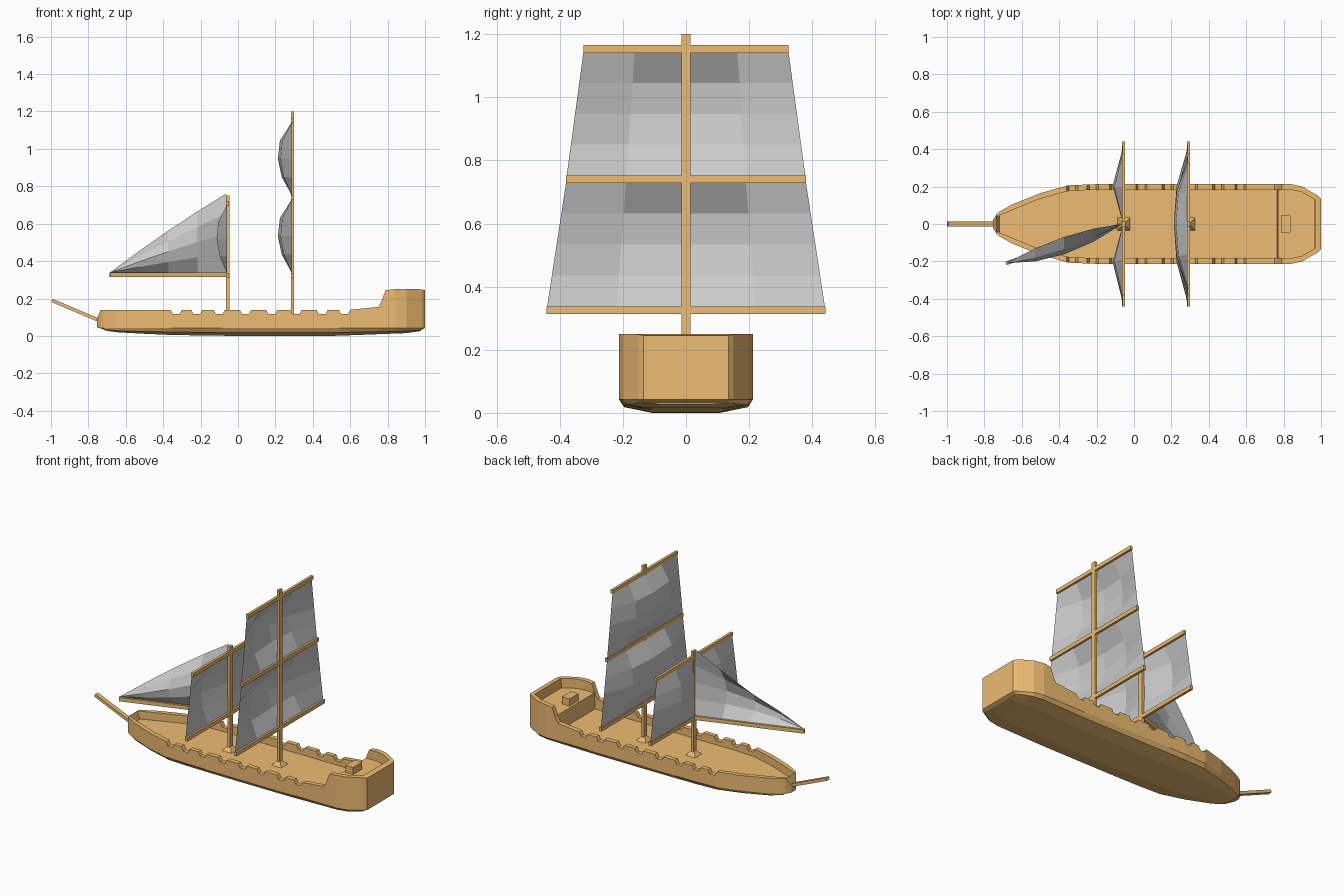
import bpy, bmesh
from math import radians
from mathutils import Vector

if "Cube" in bpy.data.objects:
    bpy.data.objects.remove(bpy.data.objects["Cube"])

wood = bpy.data.materials.new("wood")
wood.diffuse_color = (0.85, 0.5, 0.17, 1)
wood.use_nodes = True
wood.node_tree.nodes["Principled BSDF"].inputs["Base Color"].default_value = wood.diffuse_color


def make(name, verts, faces, mat=None):
    me = bpy.data.meshes.new(name)
    me.from_pydata([tuple(v) for v in verts], [], faces)
    bm = bmesh.new()
    bm.from_mesh(me)
    bmesh.ops.remove_doubles(bm, verts=bm.verts, dist=1e-5)
    bmesh.ops.recalc_face_normals(bm, faces=bm.faces)
    bm.to_mesh(me)
    bm.free()
    ob = bpy.data.objects.new(name, me)
    bpy.context.collection.objects.link(ob)
    if mat:
        me.materials.append(mat)
    return ob


def beam(name, a, b, wide, tall):
    """Square spar from a to b."""
    a, b = Vector(a), Vector(b)
    d = (b - a).normalized()
    ref = Vector((0, 1, 0)) if abs(d.z) > 0.9 else Vector((0, 0, 1))
    v = (ref - d * ref.dot(d)).normalized() * tall / 2
    u = d.cross(v).normalized() * wide / 2
    vs = [p + s * u + t * v for p in (a, b) for s, t in ((-1, -1), (1, -1), (1, 1), (-1, 1))]
    fs = [(0, 1, 2, 3), (7, 6, 5, 4)] + [(i, (i + 1) % 4, (i + 1) % 4 + 4, i + 4) for i in range(4)]
    return make(name, vs, fs, wood)


def lerp_table(table, x):
    for (x0, y0), (x1, y1) in zip(table, table[1:]):
        if x <= x1:
            return y0 + (y1 - y0) * (x - x0) / (x1 - x0)
    return table[-1][1]


# Hull: stations lofted along x with gunports notched into the rail
width = [(-0.755, 0.02), (-0.73, 0.06), (-0.65, 0.105), (-0.5, 0.165), (-0.35, 0.207),
         (-0.2, 0.213), (0.84, 0.213), (0.9, 0.2), (0.985, 0.15), (1.0, 0.135)]
keel = [(-0.755, 0.04), (-0.7, 0.024), (-0.6, 0.016), (-0.35, 0.005), (0, 0), (0.5, 0),
        (0.9, 0.015), (1.0, 0.03)]
DECK, POOP = 0.09, 0.19
stations = [(-0.755, 0.085, 0.085), (-0.735, 0.14, 0.14), (-0.72, 0.14, DECK), (-0.65, 0.14, DECK),
            (-0.5, 0.14, DECK)]
for c in (-0.33, -0.22, -0.1, 0.04, 0.18, 0.31, 0.45, 0.57):
    stations += [(c - 0.03, 0.14, DECK), (c - 0.018, 0.116, DECK),
                 (c + 0.018, 0.116, DECK), (c + 0.03, 0.14, DECK)]
stations += [(0.75, 0.155, DECK), (0.765, 0.18, DECK), (0.77, 0.195, POOP), (0.79, 0.245, POOP),
             (0.84, 0.25, POOP), (0.9, 0.25, POOP), (0.965, 0.25, POOP), (0.967, 0.25, 0.25),
             (0.985, 0.248, 0.248), (1.0, 0.245, 0.245)]
verts, faces = [], []
for x, top, deck in stations:
    w, k = lerp_table(width, x), lerp_table(keel, x)
    inner = max(w - 0.03, w * 0.7)
    low = min(max(x, -0.715), 0.978)
    half = [(low, w * 0.5, k), (low, w * 0.92, k * 0.5 + 0.018), (x, w, max(0.043, k + 0.006)),
            (x, w, top), (x, inner, top), (x, inner, deck)]
    verts += half + [(a, -b, c) for a, b, c in reversed(half)]
n = 12
for i in range(len(stations) - 1):
    for j in range(n):
        k = (j + 1) % n
        faces.append((i * n + j, i * n + k, (i + 1) * n + k, (i + 1) * n + j))
last = (len(stations) - 1) * n
for s in (0, last):
    faces += [(s + j, s + j + 1, s + n - 2 - j, s + n - 1 - j) for j in range(5)]
make("hull", verts, faces, wood)

# Hatch on the poop deck and bowsprit
beam("stern_hatch", (0.785, 0, 0.21), (0.838, 0, 0.21), 0.09, 0.05)
beam("bowsprit", (-0.73, 0, 0.078), (-0.995, 0, 0.19), 0.028, 0.018)


# Square sail: 4 x 4 billowing grid between two yards
def square_sail(name, x, z0, z1, w0, w1, across):
    vs, fs = [], []
    rise = (0, 0.72, 1, 0.85, 0)
    for r in range(5):
        t = r / 4
        for c in range(5):
            vs.append((x - rise[r] * across[abs(c - 2)],
                       (w0 + (w1 - w0) * t) * (c - 2) / 2, z0 + (z1 - z0) * t))
    for r in range(4):
        for c in range(4):
            a = r * 5 + c
            fs.append((a, a + 1, a + 6, a + 5))
    return make(name, vs, fs)


# Masts with four-sided feet, yards
for name, x, height, yards in (
        ("fore", -0.055, 0.75, [(0.325, 0.44), (0.71, 0.38)]),
        ("main", 0.292, 1.2, [(0.325, 0.442), (0.74, 0.38), (1.153, 0.325)])):
    beam(name + "_mast", (x, 0, DECK - 0.01), (x, 0, height), 0.017, 0.03)
    bpy.ops.mesh.primitive_cone_add(vertices=4, radius1=0.05, radius2=0.015, depth=0.03,
                                    location=(x, 0, DECK + 0.013), rotation=(0, 0, radians(45)))
    foot = bpy.context.object
    foot.name = name + "_mast_foot"
    foot.data.materials.append(wood)
    for i, (z, w) in enumerate(yards):
        beam(f"{name}_yard_{i + 1}", (x, -w, z), (x, w, z), 0.016, 0.024)

square_sail("main_lower_sail", 0.288, 0.337, 0.73, 0.44, 0.38, (0.075, 0.06, 0))
square_sail("main_upper_sail", 0.288, 0.752, 1.143, 0.378, 0.325, (0.075, 0.06, 0))
square_sail("fore_square_sail", -0.059, 0.337, 0.7, 0.44, 0.38, (0.0, 0.055, 0))

# Triangular sail and its boom
beam("jib_boom", (-0.055, 0, 0.327), (-0.685, -0.21, 0.327), 0.02, 0.024)
foot_pt, tip, head = Vector((-0.06, 0, 0.34)), Vector((-0.683, -0.209, 0.34)), Vector((-0.065, 0, 0.76))
verts, faces = [], []
N = 4
for c in range(N + 1):
    u = c / N
    for r in range(N + 1):
        v = r / N
        p = foot_pt.lerp(tip, u).lerp(head.lerp(tip, u), v)
        belly = 4 * u * (1 - u)
        p.y += belly * (0.035 * v - 0.075 * 4 * v * (1 - v))
        p.z += 0.012 * belly * v
        verts.append(p)
for c in range(N):
    for r in range(N):
        a = c * (N + 1) + r
        faces.append((a, a + 1, a + N + 2, a + N + 1))
make("jib_sail", verts, faces)
